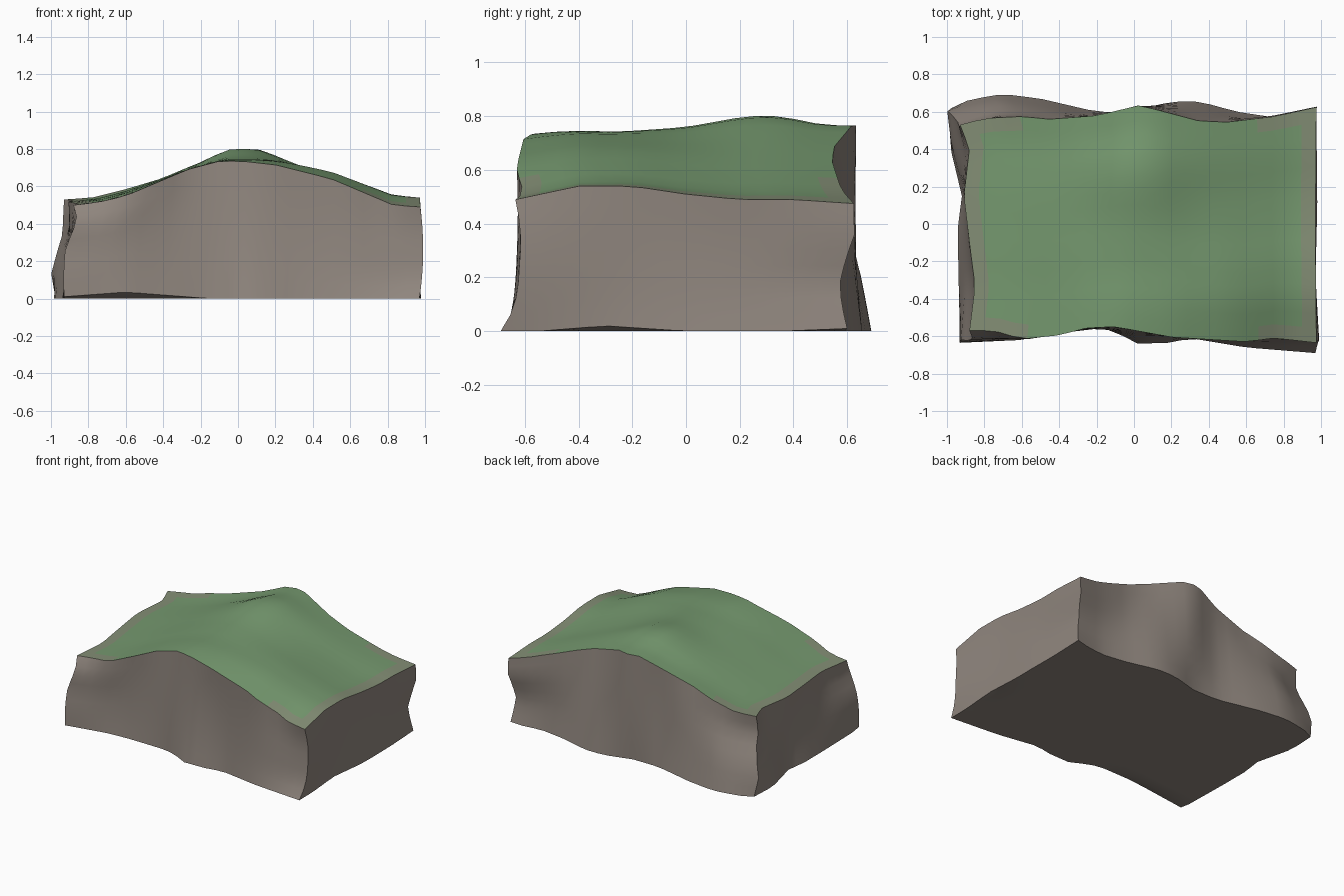
import bpy, bmesh, math
from mathutils import Vector

if "Cube" in bpy.data.objects:
    bpy.data.objects.remove(bpy.data.objects["Cube"])

NX, NY, NZ = 24, 16, 8


def interp(pts, t):
    for a, b in zip(pts, pts[1:]):
        if t <= b[0]:
            return a[1] + (b[1] - a[1]) * max(0, t - a[0]) / (b[0] - a[0])
    return pts[-1][1]


def outline(front, back, left, right):
    """Four plan curves (front/back: x,y  left/right: y,x) as edge point lists."""
    def along_x(c):
        return [Vector((x, interp(c, x), 0)) for x in
                (c[0][0] + (c[-1][0] - c[0][0]) * i / NX for i in range(NX + 1))]

    def along_y(c, a, b):
        ys = [a + (b - a) * j / NY for j in range(NY + 1)]
        return [Vector((interp(c, y), y, 0)) for y in ys]
    f, b = along_x(front), along_x(back)
    l, r = along_y(left, f[0].y, b[0].y), along_y(right, f[-1].y, b[-1].y)
    l[0], l[-1], r[0], r[-1] = f[0], b[0], f[-1], b[-1]
    return [[p.copy() for p in e] for e in (f, b, l, r)]


# Plan outlines at the foot, half way up and at the rim
base = outline(
    [(-.93, -.635), (-.6, -.62), (-.45, -.59), (-.2, -.56), (-.1, -.57), (0, -.64),
     (.2, -.635), (.3, -.61), (.6, -.66), (.97, -.69)],
    [(-.975, .62), (-.88, .665), (-.7, .695), (-.5, .67), (-.2, .6), (0, .6), (.2, .655),
     (.35, .655), (.55, .6), (.75, .57), (.975, .6)],
    [(-.635, -.93), (-.2, -.94), (0, -.94), (.15, -.92), (.42, -.985), (.62, -.975)],
    [(-.69, .97), (-.3, .97), (.1, .98), (.6, .975)])
middle = outline(
    [(-.925, -.62), (-.6, -.605), (-.3, -.56), (-.1, -.56), (.05, -.6), (.3, -.6),
     (.6, -.63), (.99, -.62)],
    [(-.965, .58), (-.7, .64), (-.45, .61), (-.2, .575), (.05, .635), (.3, .615),
     (.55, .565), (.75, .56), (.98, .585)],
    [(-.62, -.925), (-.3, -.9), (.15, -.9), (.4, -.935), (.58, -.965)],
    [(-.62, .99), (-.2, .965), (.2, .96), (.585, .98)])
rim = outline(
    [(-.88, -.57), (-.75, -.57), (-.6, -.615), (-.4, -.595), (-.25, -.555), (-.1, -.55),
     (.2, -.605), (.6, -.63), (.75, -.61), (.975, -.635)],
    [(-.93, .53), (-.8, .565), (-.6, .575), (-.45, .56), (-.2, .58), (.03, .635),
     (.2, .59), (.35, .55), (.5, .545), (.75, .575), (.975, .625)],
    [(-.57, -.88), (-.33, -.85), (-.1, -.88), (.15, -.91), (.4, -.88), (.53, -.93)],
    [(-.635, .975), (0, .97), (.625, .975)])

# Heights of the rim, and the slight lift of the foot
rim_z = [[(-.88, .5), (-.75, .515), (-.6, .55), (-.27, .69), (-.1, .735), (.02, .735),
          (.2, .715), (.5, .64), (.83, .5), (.97, .49)],
         [(-.93, .53), (-.78, .54), (-.6, .585), (-.2, .705), (-.05, .765), (.1, .765),
          (.35, .685), (.63, .58), (.83, .51), (.97, .475)],
         [(-.57, .5), (-.2, .51), (.2, .52), (.53, .53)],
         [(-.635, .49), (-.4, .54), (-.2, .54), (0, .51), (.2, .49), (.4, .49), (.62, .475)]]
for k in range(4):
    for p in rim[k]:
        p.z = interp(rim_z[k], p.x if k < 2 else p.y)
for p in base[0]:
    p.z = interp([(-.93, .01), (-.6, .035), (-.15, 0), (1, 0)], p.x)
for p in base[3]:
    p.z = interp([(-.55, 0), (-.3, .02), (0, 0), (.35, 0), (.6, .01)], p.y)
base[2][0].z, base[1][-1].z = base[0][0].z, base[3][-1].z

# Weathering of the upright corners: (u, v) -> dx and dy along the height
zero = [(0, 0), (1, 0)]
corners = {(0, 0): ([(0, 0), (.5, 0), (.84, .04), (1, 0)], [(0, 0), (.5, 0), (.84, -.03), (1, 0)]),
           (0, 1): ([(0, 0), (.25, -.025), (.66, .02), (1, 0)], [(0, 0), (.4, 0), (.78, -.04), (1, 0)]),
           (1, 0): (zero, [(0, 0), (.17, .015), (.5, 0), (1, 0)]),
           (1, 1): ([(0, 0), (.38, -.03), (.8, 0), (1, 0)], [(0, 0), (.35, -.012), (.76, .03), (1, 0)])}


def weather(u, v, t):
    d = Vector()
    for (cu, cv), (dx, dy) in corners.items():
        w = max(0, 1 - abs(u - cu) * 4) * max(0, 1 - abs(v - cv) * 3)
        d += w * Vector((interp(dx, t), interp(dy, t), 0))
    return d


def coons(edges, i, j):
    f, b, l, r = edges
    u, v = i / NX, j / NY
    return (f[i] * (1 - v) + b[i] * v + l[j] * (1 - u) + r[j] * u
            - f[0] * (1 - u) * (1 - v) - f[-1] * u * (1 - v)
            - b[0] * (1 - u) * v - b[-1] * u * v)


bm = bmesh.new()


def sheet(nu, nv, point, flip, mat):
    g = [[bm.verts.new(point(i, j)) for j in range(nv + 1)] for i in range(nu + 1)]
    for i in range(nu):
        for j in range(nv):
            q = [g[i][j], g[i + 1][j], g[i + 1][j + 1], g[i][j + 1]]
            face = bm.faces.new(q[::-1] if flip else q)
            face.material_index = mat(i, j)


def bump(p, x, y, sx, sy):
    return math.exp(-((p.x - x) / sx) ** 2 - ((p.y - y) / sy) ** 2)


# Grassy hilltop, with a small crown on the ridge and a blended border
def hill(i, j):
    p = coons(rim, i, j)
    w = min(1, 4 * (i / NX) * (1 - i / NX)) * min(1, 5 * (1 - j / NY)) * min(1, 5 * j / NY)
    p.z += w * (.042 * bump(p, .02, .27, .3, .2) - .025 * bump(p, .05, -.25, .35, .25))
    return p


def turf(i, j):
    side = i in (0, NX - 1)
    near_corner = j in (0, NY - 1) and (i < 4 or i > NX - 5)
    return 2 if side or near_corner else 1


sheet(NX, NY, hill, False, turf)


# Flat underside
def under(i, j):
    p = coons(base, i, j)
    if 0 < i < NX and 0 < j < NY:
        p.z = 0
    return p


sheet(NX, NY, under, True, lambda i, j: 0)

# Four weathered rock walls
for k, n, flip in ((0, NX, False), (1, NX, True), (2, NY, True), (3, NY, False)):
    def wall(i, j, k=k, n=n):
        t = j / NZ
        a, m, c = base[k][i], middle[k][i], rim[k][i]
        p = a * (1 - t) * (1 - 2 * t) + m * 4 * t * (1 - t) + c * t * (2 * t - 1)
        p.z = a.z + (c.z - a.z) * t
        return p + (weather(i / n, k, t) if k < 2 else weather(k - 2, i / n, t))
    sheet(n, NZ, wall, flip, lambda i, j: 0)

bmesh.ops.remove_doubles(bm, verts=bm.verts, dist=.0005)
mesh = bpy.data.meshes.new("rocky_hill")
bm.to_mesh(mesh)
bm.free()
for name, col in (("rock", (.28, .24, .21, 1)), ("grass", (.18, .32, .16, 1)),
                  ("grass_border", (.23, .275, .18, 1))):
    m = bpy.data.materials.new(name)
    m.diffuse_color = col
    m.use_nodes = True
    m.node_tree.nodes["Principled BSDF"].inputs["Base Color"].default_value = m.diffuse_color
    mesh.materials.append(m)
hill_ob = bpy.data.objects.new("rocky_hill", mesh)
bpy.context.collection.objects.link(hill_ob)
bpy.context.view_layer.objects.active = hill_ob
hill_ob.select_set(True)
bpy.ops.object.shade_smooth_by_angle(angle=math.radians(40))
